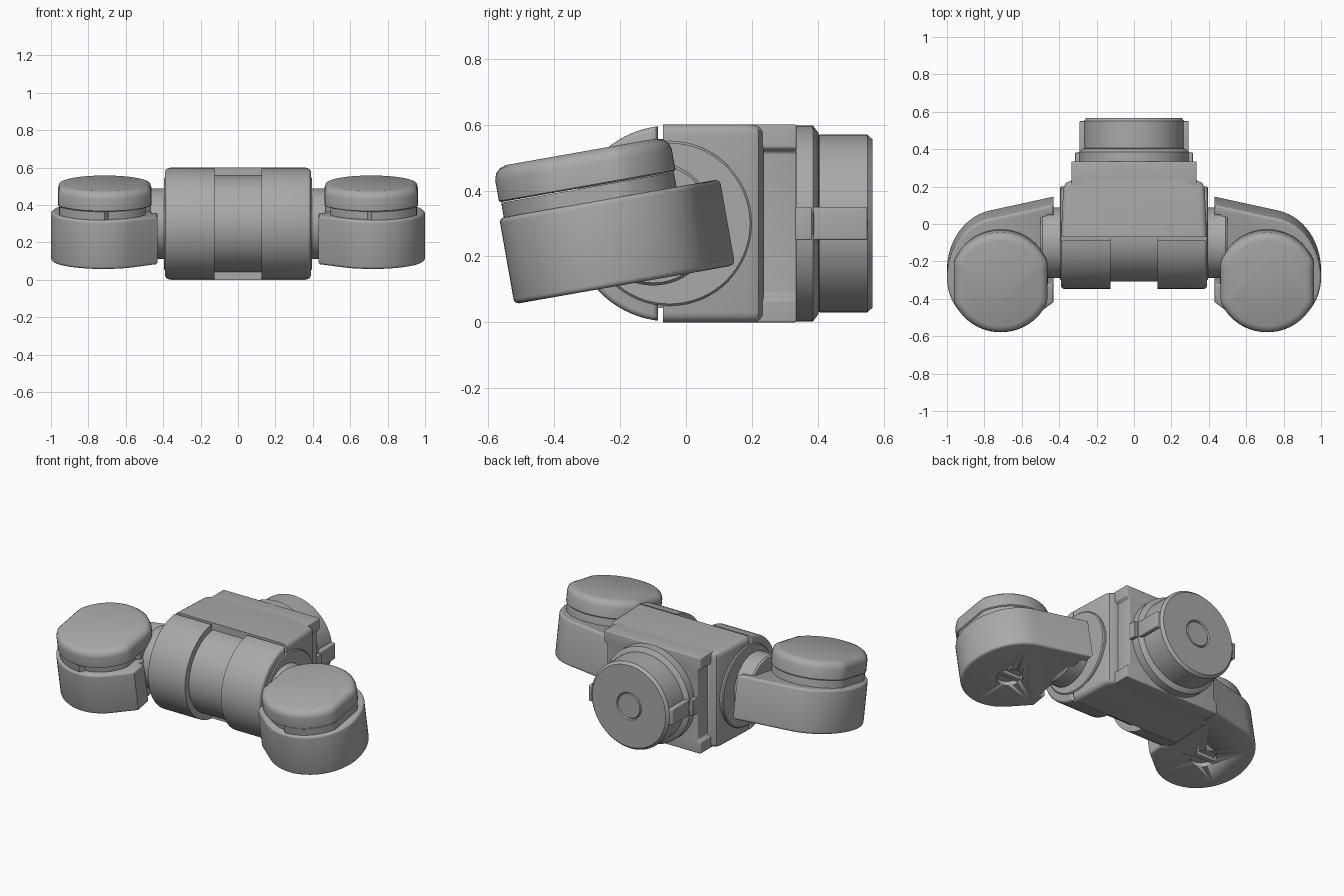
import bpy, bmesh, math
from mathutils import Matrix

cube = bpy.data.objects.get("Cube")
if cube:
    bpy.data.objects.remove(cube, do_unlink=True)

grey = bpy.data.materials.new("mid_grey")
grey.use_nodes = True
COLOR = (0.4, 0.4, 0.4, 1)
grey.diffuse_color = COLOR
grey.node_tree.nodes["Principled BSDF"].inputs["Base Color"].default_value = COLOR

AXES = {"x": lambda u, v, t: (t, u, v),
        "y": lambda u, v, t: (u, t, v),
        "z": lambda u, v, t: (u, v, t)}


def loft(name, sections, axis, bevel=0, test=None, matrix=None):
    """Skin equal-length outlines placed along an axis and cap both ends."""
    bm = bmesh.new()
    rings = [[bm.verts.new(AXES[axis](u, v, t)) for u, v in pts] for pts, t in sections]
    n = len(rings[0])
    for a, b in zip(rings, rings[1:]):
        for i in range(n):
            j = (i + 1) % n
            bm.faces.new((a[i], a[j], b[j], b[i]))
    bm.faces.new(rings[0])
    bm.faces.new(rings[-1])
    bmesh.ops.recalc_face_normals(bm, faces=bm.faces)
    if bevel:
        sharp = [e for e in bm.edges if e.calc_face_angle(0) > math.radians(40)
                 and (test is None or test(e))]
        bmesh.ops.bevel(bm, geom=sharp, offset=bevel, segments=4, profile=0.5,
                        affect="EDGES", clamp_overlap=True)
    if matrix:
        bm.transform(matrix)
        bmesh.ops.recalc_face_normals(bm, faces=bm.faces)
    mesh = bpy.data.meshes.new(name)
    bm.to_mesh(mesh)
    bm.free()
    mesh.materials.append(grey)
    ob = bpy.data.objects.new(name, mesh)
    bpy.context.collection.objects.link(ob)
    activate(ob)
    bpy.ops.object.shade_smooth_by_angle(angle=math.radians(32))
    return ob


def activate(ob):
    bpy.ops.object.select_all(action="DESELECT")
    ob.select_set(True)
    bpy.context.view_layer.objects.active = ob


def prism(name, pts, a, b, axis, bevel=0, test=None, matrix=None):
    return loft(name, [(pts, a), (pts, b)], axis, bevel, test, matrix)


def arc(cu, cv, ru, rv, a, b, n):
    angles = [math.radians(a + (b - a) * i / n) for i in range(n + 1)]
    return [(cu + ru * math.cos(t), cv + rv * math.sin(t)) for t in angles]


def circle(cu, cv, r, n=64):
    return arc(cu, cv, r, r, 0, 360, n)[:-1]


def rect(u0, u1, v0, v1):
    return [(u0, v0), (u1, v0), (u1, v1), (u0, v1)]


def lathe(name, profile, cu, cv, axis, matrix=None):
    return loft(name, [(circle(cu, cv, r), t) for t, r in profile], axis, matrix=matrix)


MID = 0.3      # height of the hinge axis
HY = -0.05     # depth of the hinge axis

# Central body: wide block, then a narrower flanged block behind it
plan = [(-.39, -.07), (.39, -.07), (.378, .19), (.365, .22), (.33, .235),
        (-.33, .235), (-.365, .22), (-.378, .19)]


def side_edge(e):
    a, b = (v.co for v in e.verts)
    return abs(a.z - b.z) < .01 and abs(a.x + b.x) > .3


prism("body_block", plan, 0, .6, "z", .03, side_edge)
half = [(.335, 0), (.335, .07), (.315, .085), (.315, .515), (.335, .53), (.335, .6)]
flanged = half + [(-x, z) for x, z in reversed(half)]
prism("rear_block", flanged, .2, .335, "y", .006)

# Hinge barrel: inner core, end discs and two half-round front shells
lathe("hinge_core", [(-.38, .25), (.38, .25)], HY, MID, "x")
lathe("hinge_center_band", [(-.125, .258), (.125, .258)], HY, MID, "x")
cut = math.degrees(math.acos(-.035 / .297))
shell = arc(HY, MID, .297, .297, cut, 360 - cut, 40)

# Rear coupling with flange, cap and inset shaft end
lathe("rear_flange", [(.33, .297), (.385, .297), (.402, .275), (.405, .25), (.42, .25)],
      0, MID, "y")
lathe("rear_cap", [(.395, .255), (.405, .27), (.55, .27), (.566, .255), (.566, .085),
                   (.558, .08), (.558, .078), (.564, .074)], 0, MID, "y")


def cap_ring(r, notch=0):
    """Round outline with two flat sides and an optional shallow notch."""
    pts = []
    for i in range(72):
        a = 5 * i
        q = r - (notch if 185 <= a <= 265 else 0)
        f = q - .0225
        x = q * math.cos(math.radians(a))
        pts.append((.7125 + max(-f, min(f, x)), q * math.sin(math.radians(a))))
    return pts


# Teardrop arm outline with a relief for the pivot
arm_plan = (arc(.72, 0, .28, .28, -125, 0, 24) + arc(.72, 0, .28, .33, 0, 80, 18)[1:]
            + [(.43, .40), (.43, .34), (.46, .34), (.46, -.03), (.43, -.03), (.43, -.13)])

for side, s in (("left", 1), ("right", -1)):
    flip = Matrix.Scale(s, 4, (1, 0, 0))
    tilt = flip @ Matrix.Translation((0, -.245, .104)) @ Matrix.Rotation(math.radians(10), 4, "X")

    # Hinge shell, end disc and pivot boss
    prism(side + "_hinge_shell", shell, .125, .39, "x", .025,
          lambda e: all(v.co.x > .3 for v in e.verts), flip)
    lathe(side + "_hinge_disc", [(.36, .25), (.39, .25), (.396, .244)], HY, MID, "x", flip)
    lathe(side + "_pivot_boss", [(.38, .188), (.49, .188), (.5, .18)], -.1, MID, "x", flip)

    # Locating keys on the coupling
    prism(side + "_flange_key", rect(.26, .315, .25, .35), .33, .382, "y", .004, None, flip)
    prism(side + "_cap_key", rect(.24, .292, .25, .35), .38, .55, "y", .006, None, flip)

    # Arm with a recessed screw beneath
    arm = prism(side + "_arm", arm_plan, 0, .265, "z", .02,
                lambda e: abs(e.verts[0].co.z - e.verts[1].co.z) < .01, tilt)
    cutter = lathe("screw_cutter", [(-.05, .075), (.03, .075)], .72, 0, "z", tilt)
    cutter.hide_render = True
    mod = arm.modifiers.new("screw_hole", "BOOLEAN")
    mod.operation = "DIFFERENCE"
    mod.solver = "EXACT"
    mod.object = cutter
    activate(arm)
    bpy.ops.object.modifier_move_to_index(modifier=mod.name, index=0)
    bpy.ops.object.modifier_apply(modifier=mod.name)
    bpy.data.objects.remove(cutter, do_unlink=True)
    prism(side + "_screw_bar", rect(.65, .79, -.012, .012), .005, .035, "z", 0, None, tilt)

    # Round cap with notched lower band
    band = [(.255, .255), (.262, .266), (.31, .266)]
    loft(side + "_cap_band", [(cap_ring(r, .025), z) for z, r in band], "z", matrix=tilt)
    top = [(.312, .266), (.316, .272), (.38, .272), (.4, .266), (.413, .252), (.42, .232)]
    loft(side + "_cap", [(cap_ring(r), z) for z, r in top], "z", matrix=tilt)
